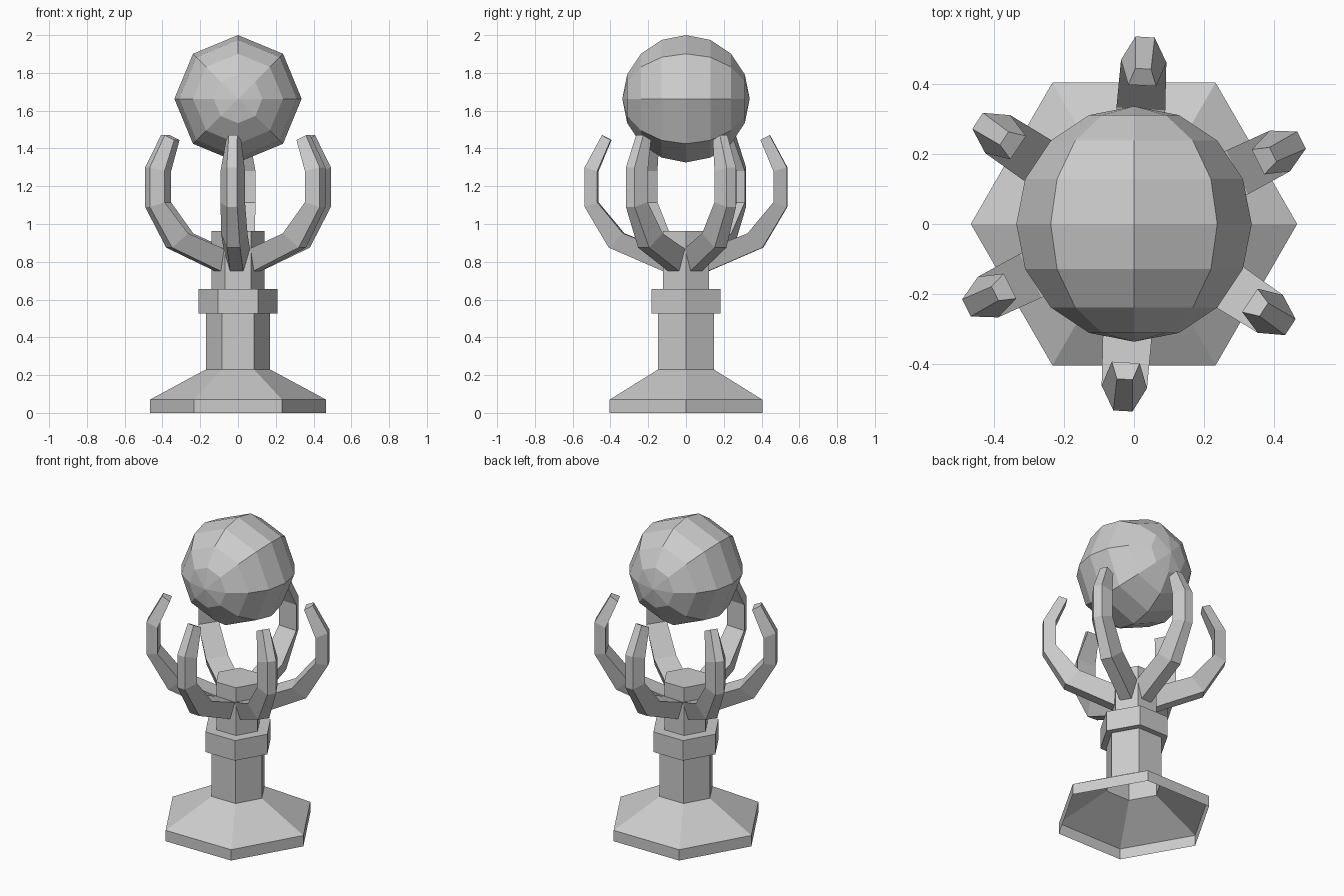
import bpy, bmesh, math
from mathutils import Matrix, Vector

if "Cube" in bpy.data.objects:
    bpy.data.objects.remove(bpy.data.objects["Cube"])


def finish(name, bm, recalc=True):
    if recalc:
        bmesh.ops.recalc_face_normals(bm, faces=bm.faces)
    me = bpy.data.meshes.new(name)
    bm.to_mesh(me)
    bm.free()
    ob = bpy.data.objects.new(name, me)
    bpy.context.collection.objects.link(ob)
    return ob


def lathe_hex(name, profile):
    """Six-sided turned shell, open below and capped on top."""
    bm = bmesh.new()
    rings = []
    for r, z in profile:
        rings.append([bm.verts.new((r * math.cos(i * math.pi / 3),
                                    r * math.sin(i * math.pi / 3), z))
                      for i in range(6)])
    for a, b in zip(rings, rings[1:]):
        for i in range(6):
            j = (i + 1) % 6
            bm.faces.new((a[i], a[j], b[j], b[i]))
    bm.faces.new(rings[-1])
    return finish(name, bm, recalc=False)


def claw(name, angle):
    """Curved prong with a trapezoid section, wide on the inside."""
    # outer radius, outer z, outer width, inner radius, inner z, inner width
    sections = [(0.10, 0.742, 0.07, 0.10, 0.862, 0.14),
                (0.408, 0.875, 0.07, 0.33, 0.95, 0.14),
                (0.536, 1.09, 0.055, 0.467, 1.115, 0.13),
                (0.536, 1.30, 0.055, 0.467, 1.28, 0.13),
                (0.445, 1.47, 0.045, 0.397, 1.445, 0.08)]
    rot = Matrix.Rotation(angle, 3, 'Z')
    bm = bmesh.new()
    rings = []
    for ro, zo, wo, ri, zi, wi in sections:
        pts = [(ro, -wo / 2, zo), (ro, wo / 2, zo),
               (ri, wi / 2, zi), (ri, -wi / 2, zi)]
        rings.append([bm.verts.new(rot @ Vector(p)) for p in pts])
    for a, b in zip(rings, rings[1:]):
        for i in range(4):
            j = (i + 1) % 4
            bm.faces.new((a[i], a[j], b[j], b[i]))
    bm.faces.new(rings[0])
    bm.faces.new(rings[-1])
    return finish(name, bm)


# hollow foot, column, collar and neck
lathe_hex("pedestal", [(0.467, 0), (0.467, 0.07), (0.17, 0.23), (0.17, 0.525),
                       (0.21, 0.525), (0.21, 0.655), (0.14, 0.655), (0.14, 0.963)])

# ring of six prongs, turned slightly clockwise
for k in range(6):
    claw(f"prong_{k + 1}", math.radians(30 + 60 * k - 3.4))

# faceted ball with its poles facing front and back
bm = bmesh.new()
bmesh.ops.create_uvsphere(
    bm, u_segments=8, v_segments=8, radius=0.337,
    matrix=Matrix.Translation((0, 0, 1.663)) @ Matrix.Rotation(math.pi / 2, 4, 'X'))
finish("ball", bm)
